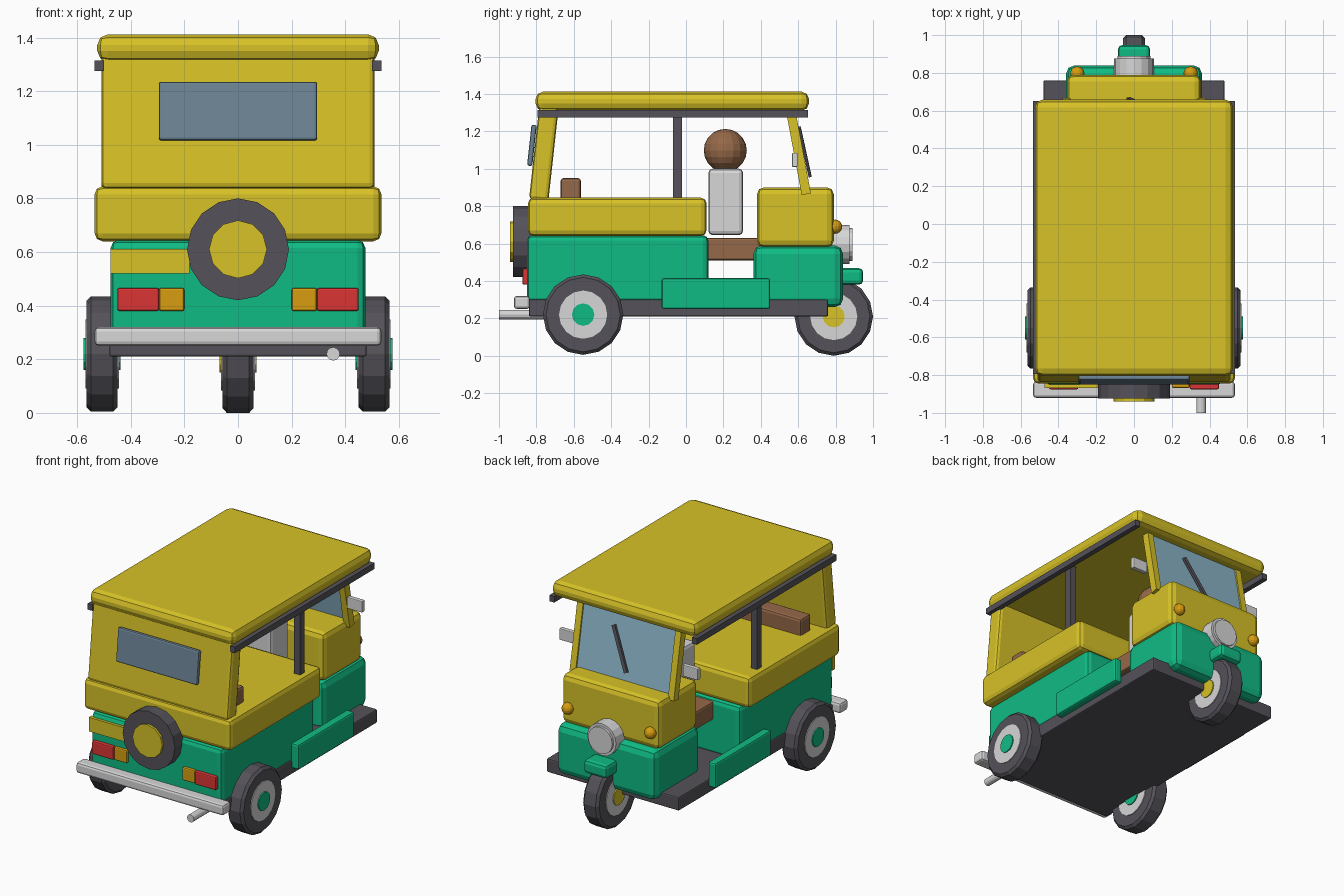
import bpy, bmesh, math
from mathutils import Matrix, Vector

cube = bpy.data.objects.get("Cube")
if cube:
    bpy.data.objects.remove(cube)


def material(name, rgb):
    m = bpy.data.materials.new(name)
    m.use_nodes = True
    m.diffuse_color = (*rgb, 1)
    m.node_tree.nodes["Principled BSDF"].inputs["Base Color"].default_value = (*rgb, 1)
    return m


yellow = material("yellow paint", (0.68, 0.54, 0.02))
green = material("green paint", (0.005, 0.5, 0.23))
dark = material("dark rubber", (0.09, 0.085, 0.1))
silver = material("light grey", (0.68, 0.68, 0.68))
brown = material("brown", (0.3, 0.14, 0.065))
red = material("red lamp", (0.7, 0.035, 0.035))
amber = material("amber lamp", (0.68, 0.34, 0.005))
glass = material("windscreen blue", (0.26, 0.46, 0.58))
dark_glass = material("rear glass", (0.15, 0.23, 0.3))


def finish(name, bm, mat, matrix, bevel=0, segments=2):
    """Turn a bmesh into an object, with its sharp edges bevelled."""
    if bevel:
        edges = [e for e in bm.edges if e.calc_face_angle(0) > 0.8]
        bmesh.ops.bevel(bm, geom=edges, offset=bevel, segments=segments,
                        profile=0.5, affect='EDGES', clamp_overlap=True)
    bm.transform(matrix)
    mesh = bpy.data.meshes.new(name)
    bm.to_mesh(mesh)
    bm.free()
    mesh.materials.append(mat)
    obj = bpy.data.objects.new(name, mesh)
    bpy.context.collection.objects.link(obj)
    return obj


def box(name, mat, x, y, z, bevel=0, tilt=0):
    """Box from (low, high) ranges, tilted about its own x axis."""
    bm = bmesh.new()
    bmesh.ops.create_cube(bm, size=1)
    bm.transform(Matrix.Diagonal((x[1] - x[0], y[1] - y[0], z[1] - z[0], 1)))
    centre = Vector((sum(x), sum(y), sum(z))) / 2
    return finish(name, bm, mat, Matrix.Translation(centre) @ Matrix.Rotation(tilt, 4, 'X'), bevel)


def sides(name, mat, x, y, z, bevel=0, tilt=0):
    """The same box on both sides."""
    box("left_" + name, mat, x, y, z, bevel, tilt)
    box("right_" + name, mat, (-x[1], -x[0]), y, z, bevel, tilt)


def cylinder(name, mat, centre, radius, length, axis, count=16, bevel=0):
    bm = bmesh.new()
    bmesh.ops.create_cone(bm, cap_ends=True, segments=count, radius1=radius, radius2=radius, depth=length)
    turn = Vector((0, 0, 1)).rotation_difference(Vector(axis)).to_matrix().to_4x4()
    return finish(name, bm, mat, Matrix.Translation(centre) @ turn, bevel, 1)


def ball(name, mat, centre, radius, count=16):
    bm = bmesh.new()
    bmesh.ops.create_uvsphere(bm, u_segments=count, v_segments=count // 2 + 2, radius=radius)
    return finish(name, bm, mat, Matrix.Translation(centre))


def wheel(name, centre, radius, width, hub):
    cylinder(name + "_tyre", dark, centre, radius, width, (1, 0, 0), 16, 0.016)
    cylinder(name + "_rim", silver, centre, radius * 0.6, width + 0.01, (1, 0, 0))
    cylinder(name + "_hub", hub, centre, radius * 0.28, width + 0.024, (1, 0, 0), 12)


# Chassis and lower body
box("chassis", dark, (-0.48, 0.48), (-0.84, 0.76), (0.21, 0.3), 0.008)
box("rear_body", green, (-0.475, 0.475), (-0.85, 0.12), (0.28, 0.645), 0.03)
box("rear_tub", yellow, (-0.535, 0.535), (-0.845, 0.11), (0.64, 0.845), 0.03)
box("front_body", green, (-0.36, 0.36), (0.36, 0.84), (0.26, 0.59), 0.045)
box("front_cowl", yellow, (-0.355, 0.355), (0.38, 0.79), (0.58, 0.9), 0.035)
sides("side_step", green, (0.475, 0.53), (-0.13, 0.45), (0.25, 0.415), 0.012)

# Canopy
box("roof", yellow, (-0.525, 0.525), (-0.805, 0.658), (1.31, 1.412), 0.04)
sides("roof_rail", dark, (0.5, 0.535), (-0.795, 0.652), (1.275, 1.315))
box("back_panel", yellow, (-0.51, 0.51), (-0.812, -0.708), (0.83, 1.335), 0.02, -0.11)
box("back_window", dark_glass, (-0.295, 0.295), (-0.838, -0.81), (1.015, 1.235), 0.01, -0.11)
sides("middle_pillar", dark, (0.455, 0.5), (-0.07, -0.022), (0.8, 1.3))

# Windscreen, wiper and mirrors
sides("front_pillar", yellow, (0.335, 0.378), (0.575, 0.625), (0.86, 1.33), 0, 0.185)
box("windscreen", glass, (-0.34, 0.34), (0.6, 0.615), (0.87, 1.32), 0, 0.185)
low, high = Vector((-0.03, 0.663, 0.96)), Vector((0.1, 0.606, 1.22))
bm = bmesh.new()
bmesh.ops.create_cube(bm, size=1)
bm.transform(Matrix.Diagonal((0.024, 0.016, (high - low).length, 1)))
aim = Vector((0, 0, 1)).rotation_difference(high - low).to_matrix().to_4x4()
finish("wiper", bm, dark, Matrix.Translation((low + high) / 2) @ aim)
sides("mirror", silver, (0.392, 0.503), (0.567, 0.597), (1.01, 1.085), 0.005)

# Seats and driver
box("driver_seat", brown, (-0.28, 0.28), (0.08, 0.4), (0.51, 0.63), 0.012)
box("rear_seat_back", brown, (-0.44, 0.44), (-0.67, -0.562), (0.8, 0.95), 0.015)
box("driver_torso", silver, (-0.155, 0.155), (0.12, 0.305), (0.645, 1.0), 0.022)
ball("driver_head", brown, (0, 0.21, 1.098), 0.115)

# Wheels
for side, name in ((1, "left"), (-1, "right")):
    wheel(name + "_rear_wheel", (side * 0.507, -0.55, 0.22), 0.215, 0.115, green)
wheel("front_wheel", (0, 0.79, 0.21), 0.21, 0.115, yellow)
box("front_fender", green, (-0.085, 0.085), (0.78, 0.947), (0.38, 0.468), 0.022)

# Spare wheel
cylinder("spare_tyre", dark, (0, -0.875, 0.61), 0.19, 0.1, (0, 1, 0), 16)
cylinder("spare_cap", yellow, (0, -0.89, 0.61), 0.108, 0.1, (0, 1, 0), 12)

# Lamps
cylinder("headlamp", silver, (0, 0.825, 0.595), 0.105, 0.1, (0, 1, 0), 16)
cylinder("headlamp_lens", silver, (0, 0.835, 0.595), 0.088, 0.11, (0, 1, 0), 16)
for side, name in ((1, "left"), (-1, "right")):
    ball(name + "_indicator", amber, (side * 0.3, 0.797, 0.69), 0.038, 12)
sides("tail_lamp", red, (0.295, 0.45), (-0.875, -0.835), (0.38, 0.466), 0.008)
sides("rear_indicator", amber, (0.2, 0.294), (-0.868, -0.835), (0.38, 0.466), 0.008)

# Rear plate, bumper and exhaust
box("rear_plate", yellow, (-0.475, -0.18), (-0.868, -0.84), (0.52, 0.612))
box("rear_bumper", silver, (-0.535, 0.535), (-0.92, -0.835), (0.25, 0.32), 0.016)
cylinder("exhaust_pipe", silver, (0.355, -0.85, 0.22), 0.025, 0.3, (0, 1, 0), 12)
